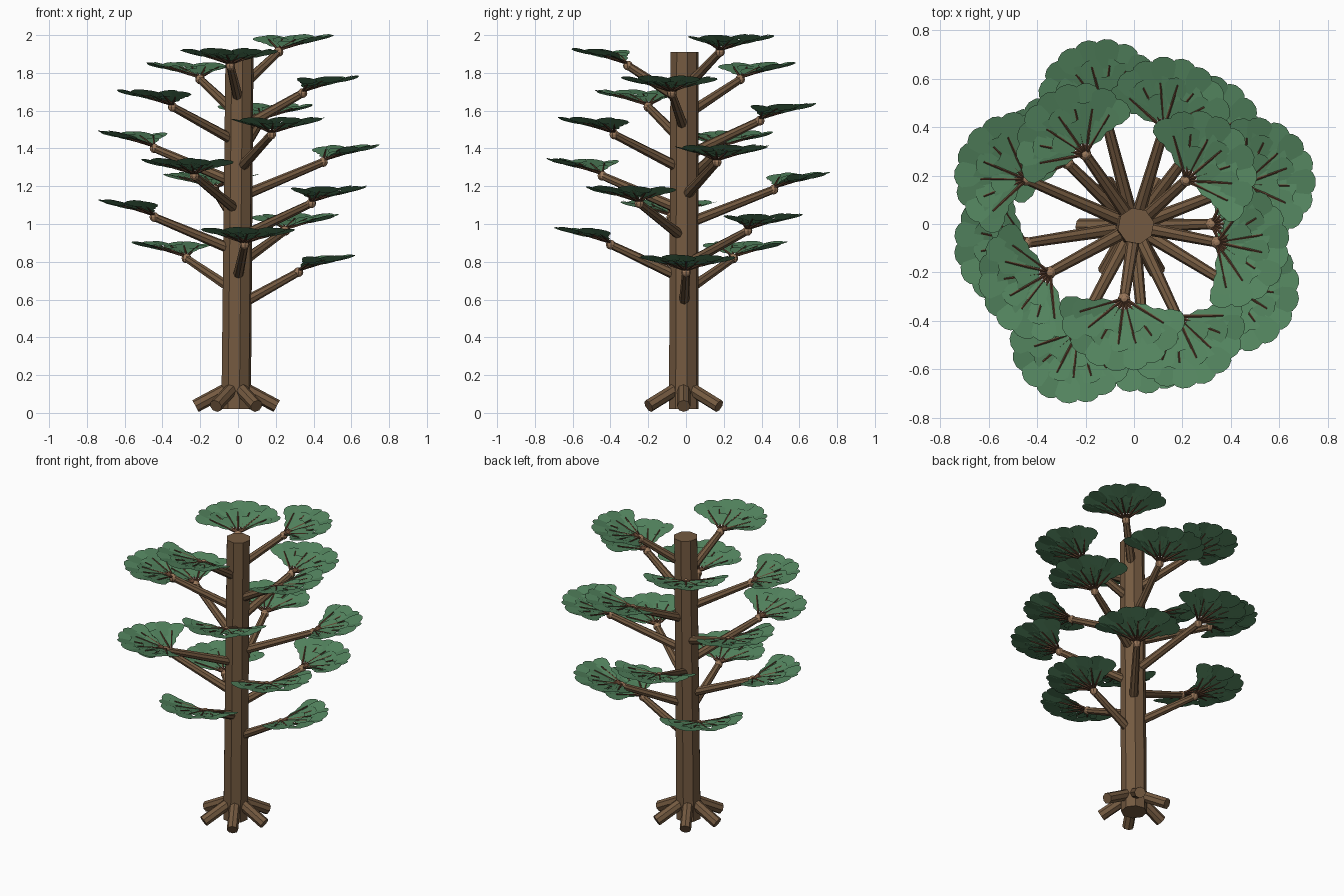
import bpy, bmesh, math
from mathutils import Vector, Matrix

cube = bpy.data.objects.get("Cube")
if cube:
    bpy.data.objects.remove(cube, do_unlink=True)


def material(name, rgb):
    m = bpy.data.materials.new(name)
    m.use_nodes = True
    m.diffuse_color = (*rgb, 1)
    m.node_tree.nodes["Principled BSDF"].inputs["Base Color"].default_value = (*rgb, 1)
    return m


BARK = material("bark brown", (0.175, 0.102, 0.052))
TWIG = material("twig brown", (0.11, 0.052, 0.028))
KNOT = material("knot tan", (0.33, 0.19, 0.105))
LEAF = material("leaf green", (0.088, 0.235, 0.115))


def finish(bm, name, mat):
    mesh = bpy.data.meshes.new(name)
    bm.to_mesh(mesh)
    bm.free()
    mesh.materials.append(mat)
    return mesh


def place(name, mesh, location=(0, 0, 0), turn=0):
    obj = bpy.data.objects.new(name, mesh)
    obj.location = location
    obj.rotation_euler.z = turn
    bpy.context.collection.objects.link(obj)
    return obj


def add_rod(bm, start, end, r1, r2, sides=8):
    start, end = Vector(start), Vector(end)
    axis = end - start
    matrix = (Matrix.Translation((start + end) / 2)
              @ axis.to_track_quat('Z', 'Y').to_matrix().to_4x4())
    bmesh.ops.create_cone(bm, cap_ends=True, segments=sides, radius1=r1,
                          radius2=r2, depth=axis.length, matrix=matrix)


def rod(name, start, end, r1, r2, mat):
    bm = bmesh.new()
    add_rod(bm, start, end, r1, r2)
    return place(name, finish(bm, name, mat))


def polar(radius, angle, z):
    return Vector((radius * math.cos(angle), radius * math.sin(angle), z))


# Trunk and splayed roots
FOOT, CROWN = Vector((-0.01, -0.012, 0.02)), Vector((0.008, -0.008, 1.91))
rod("trunk", FOOT, CROWN, 0.08, 0.076, BARK)
for i in range(6):
    a = i * math.tau / 6
    rod("root", FOOT + polar(0.03, a, 0.115), FOOT + polar(0.215, a, 0.016),
        0.035, 0.035, BARK)

# Foliage rings on a shallow cone: leaf count, spread, start radius, leaf scale
RINGS = [(9, 1.25, 0.18, 1.0), (7, 1.15, 0.105, 0.95), (5, 1.0, 0.045, 0.85)]
SLOPE = 0.27
# Half outline of a leaf, from stem to rounded tip
HALF = [(0, 0.012), (0.04, 0.045), (0.085, 0.054), (0.108, 0.04), (0.12, 0.015)]
OUTLINE = HALF + [(u, -v) for u, v in reversed(HALF)]

leaves, twigs = bmesh.new(), bmesh.new()
for ring, (count, spread, start, scale) in enumerate(RINGS):
    for k in range(count):
        t = 2 * k / (count - 1) - 1
        a = t * spread
        reach = start - 0.03 * t * t * (ring == 0)
        lift = 0.008 + 0.003 * (k % 2) + 0.003 * ring
        out, side = polar(1, a, SLOPE), polar(1, a + math.pi / 2, 0)
        roll = Vector((0, 0, 0.12 if k % 2 else -0.12))
        leaves.faces.new([leaves.verts.new(
            out * (reach + u * scale) + (side + roll) * v * scale
            + Vector((0, 0, lift))) for u, v in OUTLINE])

# Twigs fanning out from the knot
for k in range(7):
    tip = polar(1, (k / 3 - 1) * 1.15, SLOPE) * 0.19
    add_rod(twigs, (0, 0, 0.01), tip + Vector((0, 0, 0.014)), 0.008, 0.004, 5)
leaf_mesh = finish(leaves, "leaves", LEAF)
twig_mesh = finish(twigs, "twigs", TWIG)

bm = bmesh.new()
bmesh.ops.create_uvsphere(bm, u_segments=8, v_segments=6, radius=0.026)
knot_mesh = finish(bm, "knot", KNOT)

# Branches spiral up the trunk by the golden angle
REACH = [0.32, 0.37, 0.40, 0.41, 0.45, 0.46, 0.48, 0.50, 0.48,
         0.48, 0.42, 0.41, 0.40, 0.35, 0.35, 0.31, 0.28]
for i, reach in enumerate(REACH):
    a = math.radians(137.5 * i)
    z = 0.745 + 0.0729 * i
    tip = polar(reach, a, z)
    low = z - 0.18 - 0.001 * i
    centre = FOOT.lerp(CROWN, low / CROWN.z)
    rod("branch", (centre.x, centre.y, low), tip, 0.029, 0.021, BARK)
    place("knot", knot_mesh, tip, a)
    place("twigs", twig_mesh, tip, a)
    place("leaves", leaf_mesh, tip, a)
